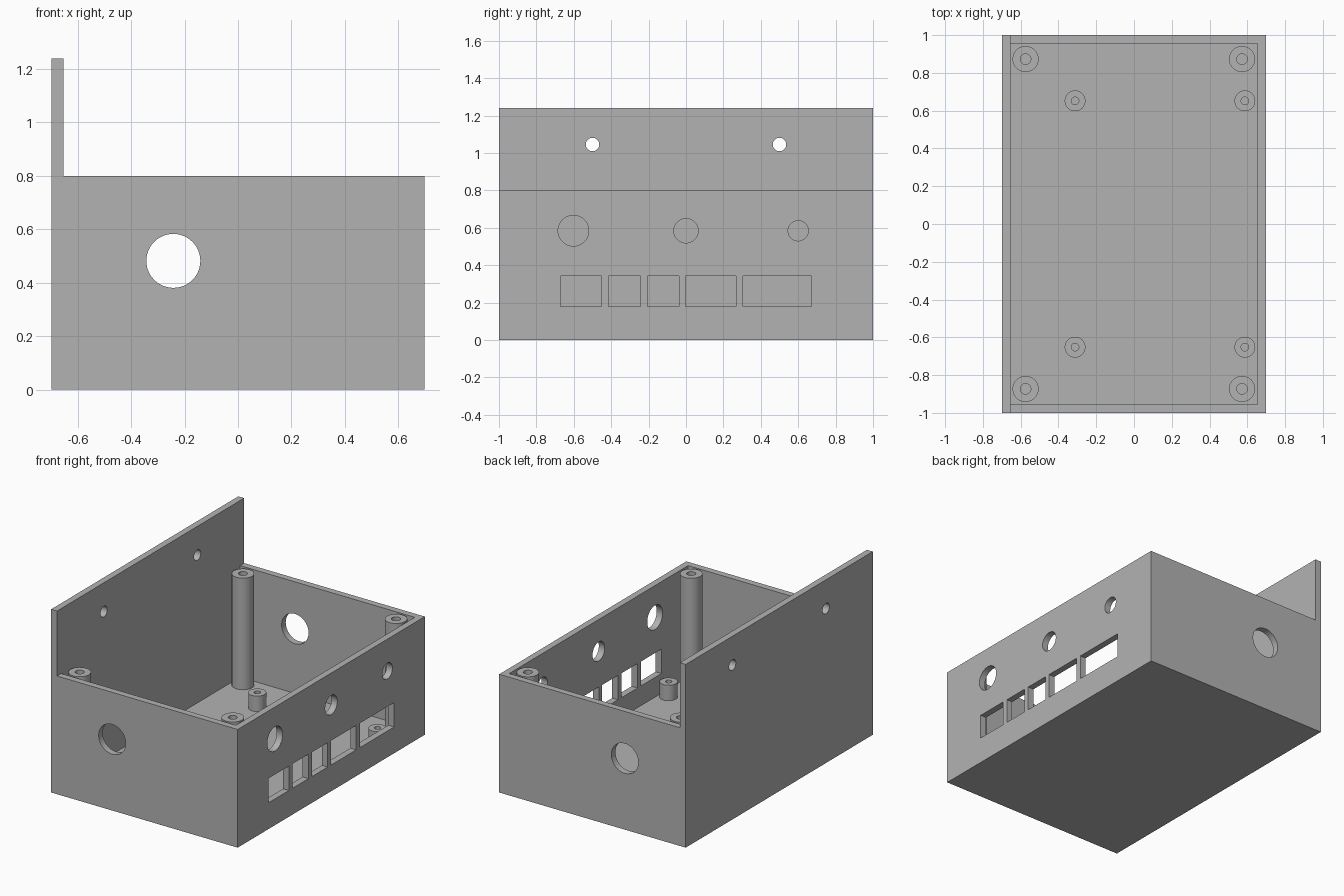
import bpy
import bmesh
import math
from mathutils import Matrix, Vector

if "Cube" in bpy.data.objects:
    bpy.data.objects.remove(bpy.data.objects["Cube"], do_unlink=True)

HALF_X, HALF_Y = 0.698, 1.0
IN_X, IN_Y = 0.654, 0.956      # inner faces of the walls
FLOOR, RIM, TOP = 0.045, 0.8, 1.24

grey = bpy.data.materials.new("plain_grey")
grey.use_nodes = True
colour = (0.45, 0.45, 0.45, 1)
grey.diffuse_color = colour
for node in grey.node_tree.nodes:
    if node.type == "BSDF_PRINCIPLED":
        node.inputs["Base Color"].default_value = colour


def to_object(name, bm):
    bmesh.ops.recalc_face_normals(bm, faces=bm.faces[:])
    mesh = bpy.data.meshes.new(name)
    bm.to_mesh(mesh)
    bm.free()
    mesh.materials.append(grey)
    obj = bpy.data.objects.new(name, mesh)
    bpy.context.collection.objects.link(obj)
    return obj


def prism(name, outline, y0, y1):
    """Extrude an x-z outline along y."""
    bm = bmesh.new()
    face = bm.faces.new([bm.verts.new((x, y0, z)) for x, z in outline])
    new = bmesh.ops.extrude_face_region(bm, geom=[face])["geom"]
    for v in new:
        if isinstance(v, bmesh.types.BMVert):
            v.co.y = y1
    return to_object(name, bm)


def box(name, x0, x1, y0, y1, z0, z1):
    return prism(name, [(x0, z0), (x1, z0), (x1, z1), (x0, z1)], y0, y1)


def rod(name, centre, radius, length, axis):
    """Cylinder along the x or y axis."""
    turn = Matrix.Rotation(math.pi / 2, 4, "Y" if axis == "x" else "X")
    bm = bmesh.new()
    bmesh.ops.create_cone(bm, cap_ends=True, segments=48, radius1=radius, radius2=radius,
                          depth=length, matrix=Matrix.Translation(centre) @ turn)
    return to_object(name, bm)


def activate(obj):
    bpy.ops.object.select_all(action="DESELECT")
    obj.select_set(True)
    bpy.context.view_layer.objects.active = obj


def smooth(obj):
    activate(obj)
    bpy.ops.object.shade_smooth_by_angle(angle=math.radians(30))


def cut(target, cutter):
    cutter.hide_render = True
    activate(target)
    mod = target.modifiers.new("cut", "BOOLEAN")
    mod.operation = "DIFFERENCE"
    mod.solver = "EXACT"
    mod.object = cutter
    bpy.ops.object.modifier_apply(modifier=mod.name)
    bpy.data.objects.remove(cutter, do_unlink=True)


# Case body with one raised side wall, then hollowed out
case = prism("case", [(-HALF_X, 0), (HALF_X, 0), (HALF_X, RIM), (-IN_X, RIM),
                      (-IN_X, TOP), (-HALF_X, TOP)], -HALF_Y, HALF_Y)
cut(case, box("cavity", -IN_X, IN_X, -IN_Y, IN_Y, FLOOR, RIM + 0.2))

# Round holes in the left side wall
for y, r in ((-0.602, 0.082), (0, 0.065), (0.6, 0.054)):
    cut(case, rod("socket_hole", (HALF_X, y, 0.584), r, 0.3, "x"))

# Rectangular ports in the left side wall
for y0, y1 in ((-0.672, -0.453), (-0.415, -0.243), (-0.207, -0.038),
               (-0.002, 0.267), (0.305, 0.672)):
    cut(case, box("port", 0.6, 0.8, y0, y1, 0.178, 0.343))

# Cable holes in the front and back walls, mounting holes in the raised wall
for side in (-1, 1):
    cut(case, rod("cable_hole", (-0.242, side * HALF_Y, 0.482), 0.101, 0.3, "y"))
    cut(case, rod("mounting_hole", (-HALF_X, side * 0.5, 1.045), 0.036, 0.3, "x"))
smooth(case)


def post(name, x, y, r_out, r_in, top):
    """Hollow screw post standing on the floor."""
    bm = bmesh.new()
    pts = [bm.verts.new((r, 0, z)) for r, z in
           ((r_in, FLOOR), (r_in, top), (r_out, top), (r_out, FLOOR))]
    edges = [bm.edges.new(pair) for pair in zip(pts, pts[1:])]
    bmesh.ops.spin(bm, geom=pts + edges, cent=(0, 0, 0), axis=(0, 0, 1),
                   angle=2 * math.pi, steps=48)
    bmesh.ops.remove_doubles(bm, verts=bm.verts[:], dist=0.0005)
    bmesh.ops.translate(bm, verts=bm.verts[:], vec=Vector((x, y, 0)))
    smooth(to_object(name, bm))


# Tall corner posts for the lid and short posts for the circuit board
for y_sign, end in ((-1, "front"), (1, "back")):
    for x_tall, x_short, side in ((-0.574, -0.312, "right"), (0.572, 0.587, "left")):
        post(f"lid_post_{end}_{side}", x_tall, y_sign * 0.873, 0.069, 0.028, RIM)
        post(f"board_post_{end}_{side}", x_short, y_sign * 0.652, 0.055, 0.02, 0.15)
